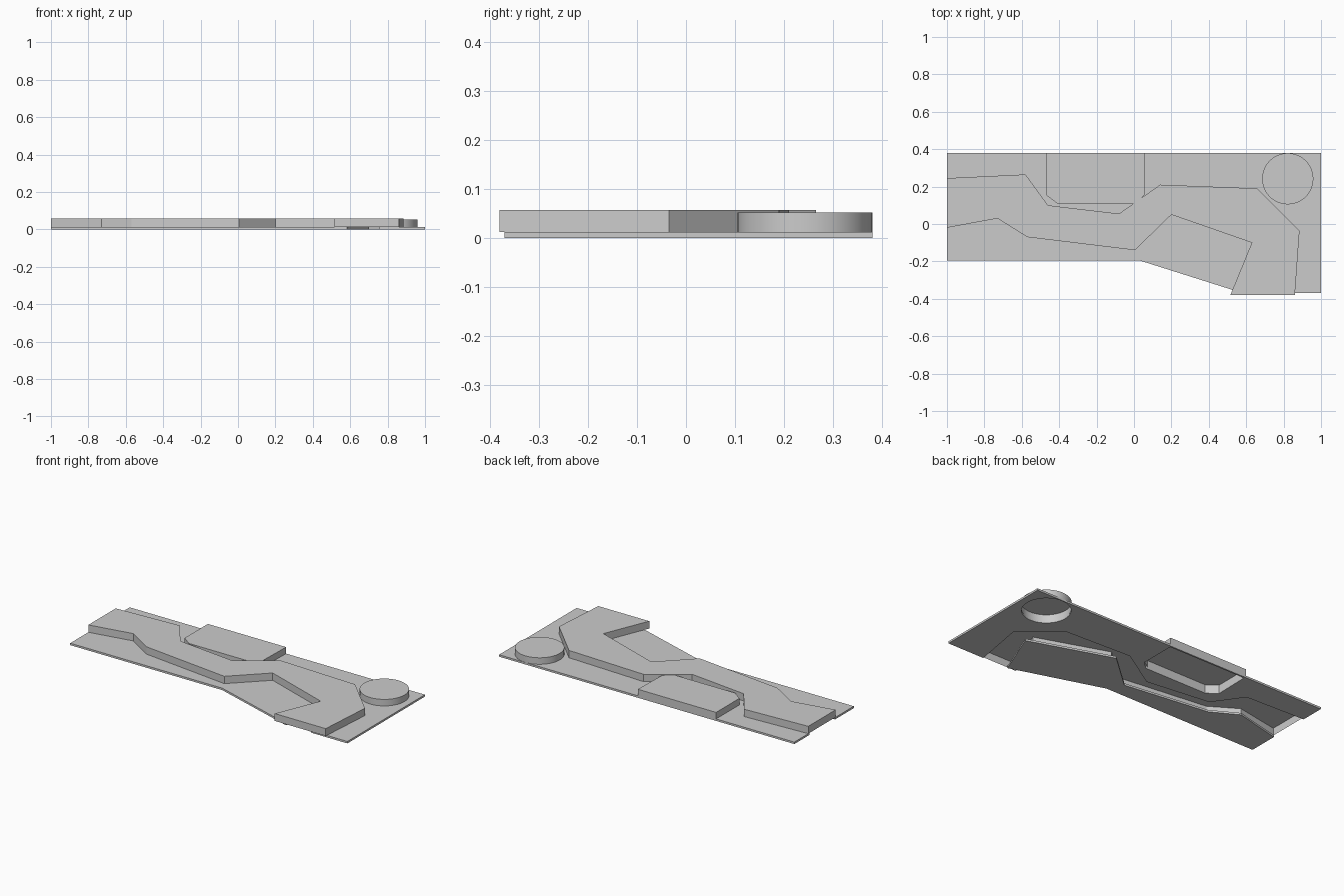
import bpy, bmesh, math

if "Cube" in bpy.data.objects:
    bpy.data.objects.remove(bpy.data.objects["Cube"])

BASE = 0.012


def prism(name, outline, z0, z1, bottom=True):
    """Extrude an outline upwards; without a bottom it is an open shell."""
    bm = bmesh.new()
    low = [bm.verts.new((x, y, z0)) for x, y in outline]
    high = [bm.verts.new((x, y, z1)) for x, y in outline]
    bm.faces.new(high)
    if bottom:
        bm.faces.new(low[::-1])
    n = len(outline)
    for i in range(n):
        j = (i + 1) % n
        bm.faces.new((low[i], low[j], high[j], high[i]))
    mesh = bpy.data.meshes.new(name)
    bm.normal_update()
    bm.to_mesh(mesh)
    bm.free()
    obj = bpy.data.objects.new(name, mesh)
    bpy.context.collection.objects.link(obj)
    return obj


def cut(obj, cutter):
    bpy.context.view_layer.objects.active = obj
    mod = obj.modifiers.new("hole", 'BOOLEAN')
    mod.operation = 'DIFFERENCE'
    mod.solver = 'EXACT'
    mod.object = cutter
    bpy.ops.object.modifier_apply(modifier=mod.name)
    bpy.data.objects.remove(cutter)


def circle(cx, cy, r, n=48):
    return [(cx + r * math.cos(2 * math.pi * i / n),
             cy + r * math.sin(2 * math.pi * i / n)) for i in range(n)]


# Base plate in two pieces, parted by the channel under the winding strip
plate_back = prism("base_plate_back", [
    (-1, 0.235), (-0.61, 0.22), (-0.49, 0.05), (-0.09, 0.0), (0.16, 0.155),
    (0.60, 0.135), (0.81, -0.05), (0.753, -0.37), (1, -0.37), (1, 0.38),
    (-1, 0.38)], 0, BASE)
prism("base_plate_front", [
    (-1, -0.195), (0.03, -0.195), (0.583, -0.37), (0.70, -0.08), (0.2, 0.09),
    (-0.02, -0.105), (-0.55, -0.035), (-0.71, 0.055), (-1, -0.015)], 0, BASE)

# Raised winding strip, hollow underneath
prism("winding_strip", [
    (-1, -0.02), (-0.73, 0.03), (-0.57, -0.07), (0.005, -0.14), (0.2, 0.05),
    (0.63, -0.10), (0.515, -0.38), (0.86, -0.38), (0.885, -0.035),
    (0.66, 0.19), (0.14, 0.21), (-0.08, 0.055), (-0.46, 0.10),
    (-0.58, 0.265), (-1, 0.245)], BASE, 0.057, bottom=False)

# Raised block with two cut corners, hollow underneath
low_edge = [(-0.47, 0.155), (-0.41, 0.11), (0.01, 0.11), (0.055, 0.155)]
prism("raised_block", low_edge + [(0.06, 0.38), (-0.47, 0.38)],
      BASE, 0.052, bottom=False)
cut(plate_back, prism("block_cutter", low_edge + [(0.055, 0.37), (-0.465, 0.37)],
                      -0.05, 0.05))

# Raised round disc, hollow underneath
disc = prism("round_disc", circle(0.822, 0.242, 0.137), BASE, 0.052, bottom=False)
cut(plate_back, prism("disc_cutter", circle(0.822, 0.242, 0.134), -0.05, 0.05))
bpy.ops.object.select_all(action='DESELECT')
disc.select_set(True)
bpy.context.view_layer.objects.active = disc
bpy.ops.object.shade_smooth_by_angle(angle=math.radians(30))
